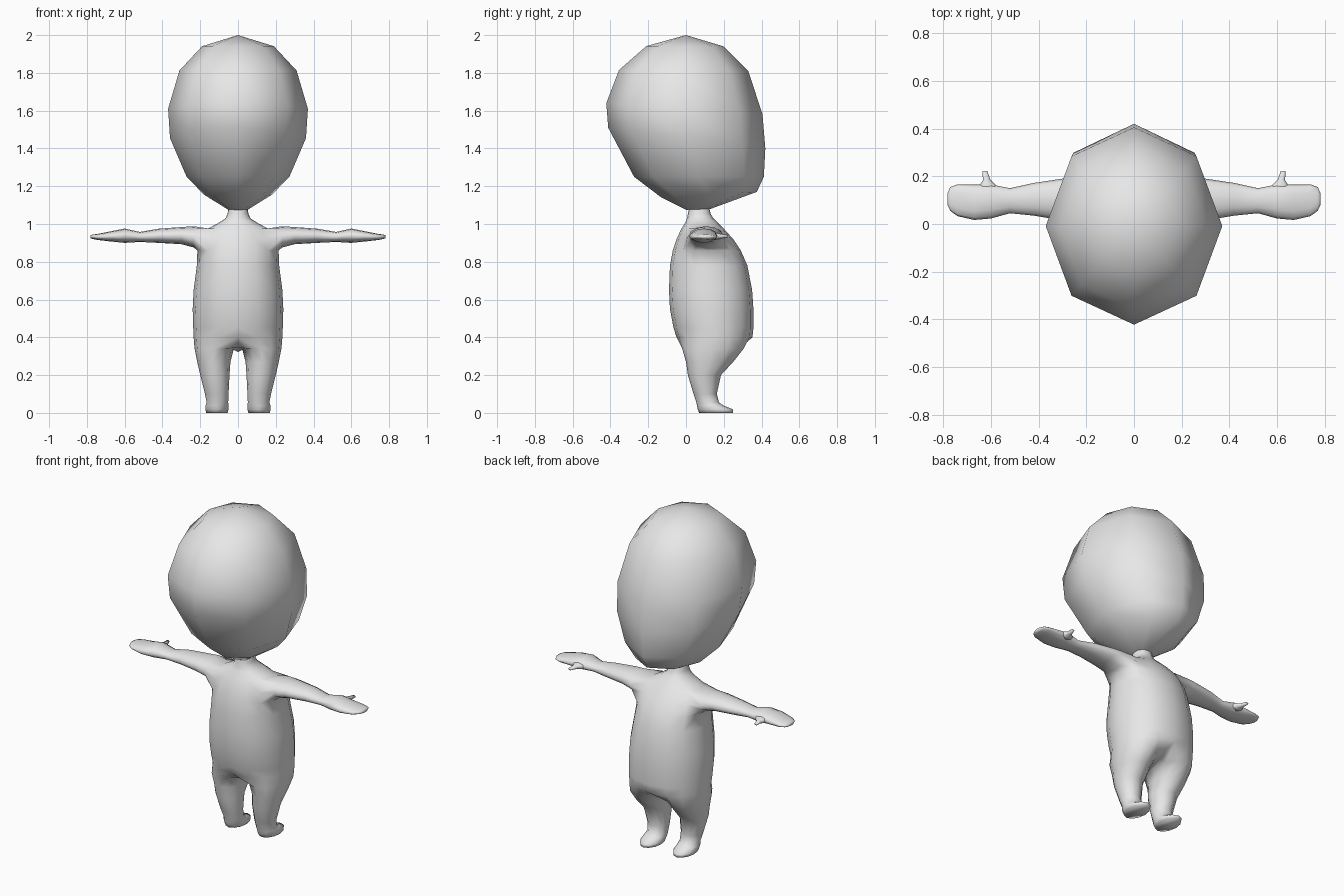
import bpy, bmesh, math

if "Cube" in bpy.data.objects:
    bpy.data.objects.remove(bpy.data.objects["Cube"])

skin = bpy.data.materials.new("plain grey")
skin.diffuse_color = (0.8, 0.8, 0.8, 1)
skin.use_nodes = True
skin.node_tree.nodes["Principled BSDF"].inputs["Base Color"].default_value = skin.diffuse_color


def loft(bm, rings):
    """Join consecutive closed loops of verts with quads."""
    for a, b in zip(rings, rings[1:]):
        n = len(a)
        for j in range(n):
            bm.faces.new((a[j], a[(j + 1) % n], b[(j + 1) % n], b[j]))


def oval(lo_a, hi_a, lo_b, hi_b, angles):
    """Points of an oval that fills the given box."""
    ca, ra, cb, rb = (lo_a + hi_a) / 2, (hi_a - lo_a) / 2, (lo_b + hi_b) / 2, (hi_b - lo_b) / 2
    return [(ca + ra * math.cos(math.radians(t)), cb + rb * math.sin(math.radians(t))) for t in angles]


def finish(bm, name, mirror=False):
    bmesh.ops.recalc_face_normals(bm, faces=bm.faces[:])
    me = bpy.data.meshes.new(name)
    bm.to_mesh(me)
    bm.free()
    me.materials.append(skin)
    ob = bpy.data.objects.new(name, me)
    bpy.context.collection.objects.link(ob)
    if mirror:
        m = ob.modifiers.new("mirror", 'MIRROR')
        m.use_clip = True
        m.merge_threshold = 0.002
    me.shade_smooth()
    return ob


# Head: eight-sided tilted rings (half width, y and z at -y side, y and z at +y side)
bm = bmesh.new()
rings = []
for w, y0, z0, y1, z1 in [(.19, -.21, 1.942, .20, 1.94), (.31, -.355, 1.815, .33, 1.81),
                          (.37, -.422, 1.64, .405, 1.58), (.36, -.412, 1.51, .42, 1.40),
                          (.272, -.275, 1.25, .412, 1.25), (.18, -.13, 1.14, .375, 1.17),
                          (.055, 0, 1.075, .13, 1.08)]:
    ring = []
    for x, y in oval(-w, w, y0, y1, range(0, 360, 45)):
        t = (y - y0) / (y1 - y0)
        ring.append(bm.verts.new((x, y, z0 + (z1 - z0) * t)))
    rings.append(ring)
loft(bm, rings)
crown = bm.verts.new((0, 0, 2.0))
for j in range(8):
    bm.faces.new((crown, rings[0][j], rings[0][(j + 1) % 8]))
bm.faces.new(rings[-1])
finish(bm, "head")

# Body half: torso rings from neck to hips (z, half width, y0, y1)
bm = bmesh.new()
torso = []
for z, w, y0, y1 in [(1.10, .05, .02, .12), (1.055, .055, .01, .13), (1.03, .066, .005, .145),
                     (1.005, .105, -.005, .17), (.975, .16, -.025, .20), (.92, .198, -.05, .25),
                     (.86, .215, -.07, .29), (.78, .218, -.085, .325), (.65, .235, -.09, .35),
                     (.55, .24, -.085, .357), (.45, .237, -.066, .357), (.40, .235, -.05, .352)]:
    pts = oval(-1, 1, y0, y1, [-90 + 22.5 * k for k in range(9)])
    torso.append([bm.verts.new((w * max(x, 0) ** .85 if 0 < k < 8 else 0, y, z))
                  for k, (x, y) in enumerate(pts)])
A = 4  # first row of the arm opening
for i in range(len(torso) - 1):
    for k in range(8):
        if i in (A, A + 1) and 2 <= k < 6:
            continue
        a, b = torso[i], torso[i + 1]
        bm.faces.new((a[k], a[k + 1], b[k + 1], b[k]))

# Arm and hand grown from the shoulder opening (x, y0, y1, z0, z1)
arm = [torso[A][2:7] + [torso[A + 1][6]] + torso[A + 2][6:1:-1] + [torso[A + 1][2]]]
for x, y0, y1, z0, z1 in [(.235, .01, .2, .876, .988), (.3, .015, .19, .893, .984),
                          (.42, .035, .172, .9, .975), (.52, .045, .15, .905, .958),
                          (.6, .023, .166, .9, .976), (.67, .017, .165, .907, .962),
                          (.74, .033, .166, .915, .948), (.77, .055, .155, .921, .944),
                          (.782, .08, .13, .925, .94)]:
    arm.append([bm.verts.new((x, y, z)) for y, z in
                oval(y0, y1, z0, z1, [150 - 30 * j for j in range(12)])])
loft(bm, arm)
bm.faces.new(arm[-1])

# Leg and foot grown from the hips (z, x0, x1, y0, y1)
crotch = [bm.verts.new((0, y, z)) for y, z in [(.24, .35), (.13, .322), (.03, .345)]]
leg = [torso[-1] + crotch]
for z, x0, x1, y0, y1 in [(.34, .022, .23, -.02, .305), (.27, .04, .216, 0, .25),
                          (.2, .045, .2, .01, .185), (.1, .05, .175, .04, .163),
                          (.055, .052, .166, .055, .175), (.038, .05, .172, .058, .20),
                          (.018, .05, .173, .062, .25), (0, .055, .168, .07, .25)]:
    leg.append([bm.verts.new((x, y, z)) for x, y in
                oval(x0, x1, y0, y1, [-120 + 30 * j for j in range(12)])])
loft(bm, leg)
bm.faces.new(leg[-1])
finish(bm, "body", mirror=True)

# Thumbs on the +y edge of the hands (y, x0, x1, half thickness)
bm = bmesh.new()
thumb = []
for y, x0, x1, h in [(.14, .56, .66, .022), (.165, .58, .645, .018),
                     (.185, .602, .633, .012), (.222, .615, .636, .007)]:
    thumb.append([bm.verts.new((x, y, z)) for x, z in
                  oval(x0, x1, .935 - h, .935 + h, range(0, 360, 45))])
loft(bm, thumb)
bm.faces.new(thumb[0])
bm.faces.new(thumb[-1])
finish(bm, "thumbs", mirror=True)
